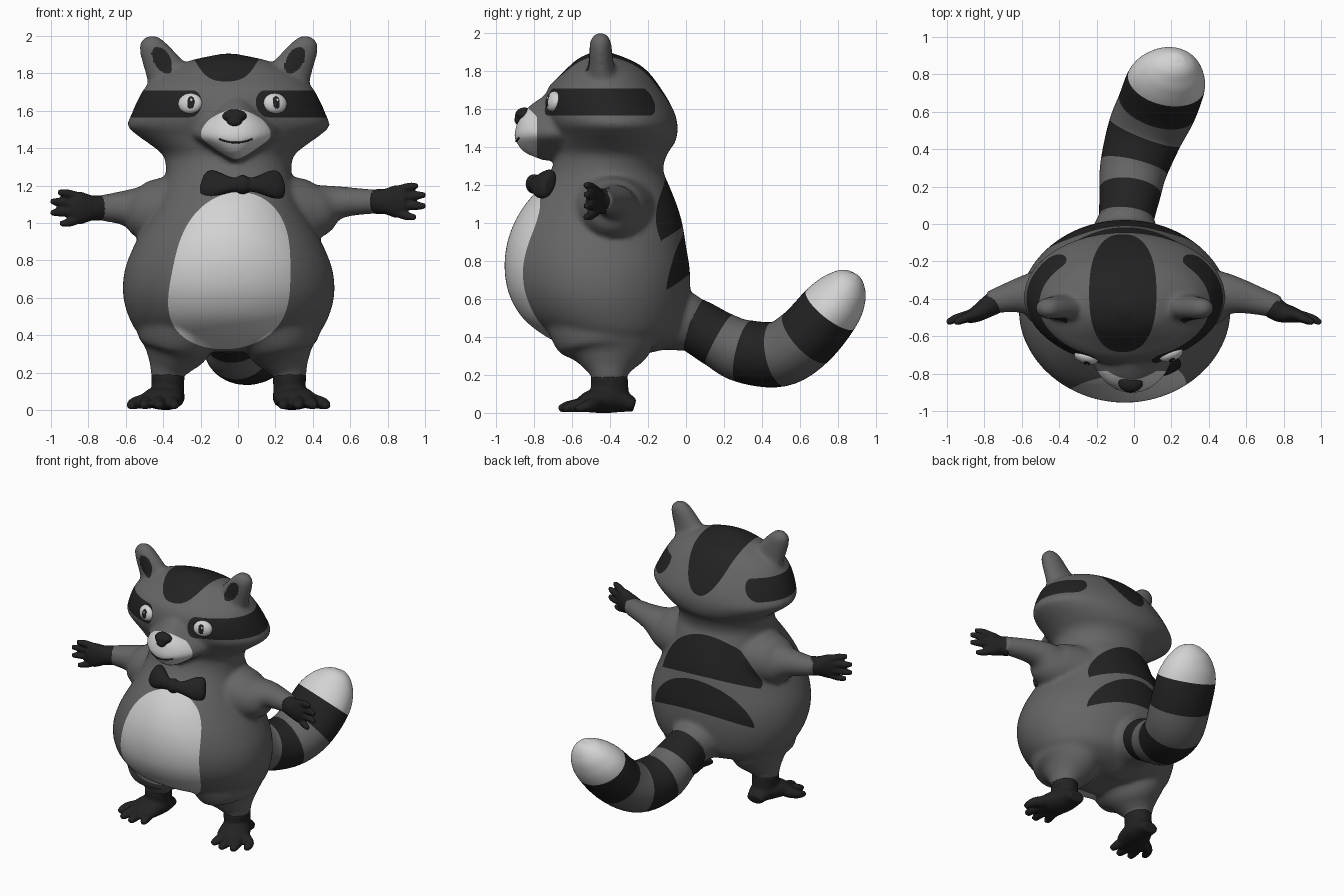
import bpy, bmesh, math
from mathutils import Vector, Matrix
from mathutils.bvhtree import BVHTree

if "Cube" in bpy.data.objects:
    bpy.data.objects.remove(bpy.data.objects["Cube"])

MID = -0.05                                   # mirror plane of body and head
X, Y, Z = Vector((1, 0, 0)), Vector((0, 1, 0)), Vector((0, 0, 1))
FUR, DARK, CREAM = range(3)


def material(name, value):
    mat = bpy.data.materials.new(name)
    mat.use_nodes = True
    colour = (value, value, value, 1)
    mat.diffuse_color = colour
    mat.node_tree.nodes["Principled BSDF"].inputs["Base Color"].default_value = colour
    return mat


MATS = [material("grey fur", 0.13), material("dark fur", 0.016), material("pale fur", 0.65)]


def sweep(bm, rows, ref, axis=None, mats=(FUR,), sides=32, steps=6):
    """Smooth tube through rows of (x, y, z, radius along ref, other radius)."""
    p = [Vector(r) for r in rows]
    p = [2 * p[0] - p[1]] + p + [2 * p[-1] - p[-2]]
    path = []
    for a, b, c, d in zip(p, p[1:], p[2:], p[3:]):
        for k in range(steps):
            t = k / steps
            path.append(b + (c - a) * (t / 2) + (2 * a - 5 * b + 4 * c - d) * (t * t / 2)
                        + (3 * b - a - 3 * c + d) * (t ** 3 / 2))
    path.append(p[-2])
    rings = []
    for i, q in enumerate(path):
        after, before = path[min(i + 1, len(path) - 1)], path[max(i - 1, 0)]
        t = axis or (Vector(after[:3]) - Vector(before[:3])).normalized()
        u = (ref - t * ref.dot(t)).normalized()
        v = t.cross(u)
        ring = []
        for j in range(sides):
            a = math.tau * j / sides
            ring.append(bm.verts.new(Vector(q[:3]) + u * max(q[3], .002) * math.cos(a)
                                     + v * max(q[4], .002) * math.sin(a)))
        rings.append(ring)
    faces = [bm.faces.new(rings[0][::-1]), bm.faces.new(rings[-1])]
    faces[0].material_index, faces[1].material_index = mats[0], mats[-1]
    for i, (lo, hi) in enumerate(zip(rings, rings[1:])):
        for j in range(sides):
            k = (j + 1) % sides
            f = bm.faces.new((lo[j], lo[k], hi[k], hi[j]))
            f.material_index = mats[min(i // steps, len(mats) - 1)]


def ball(bm, loc, size, rot=None):
    bmesh.ops.create_uvsphere(bm, u_segments=32, v_segments=20, radius=1,
                              matrix=Matrix.LocRotScale(Vector(loc), rot, Vector(size)))


def finish(name, bm, mats):
    bmesh.ops.recalc_face_normals(bm, faces=bm.faces)
    me = bpy.data.meshes.new(name)
    bm.to_mesh(me)
    bm.free()
    for m in mats:
        me.materials.append(m)
    me.shade_smooth()
    ob = bpy.data.objects.new(name, me)
    bpy.context.collection.objects.link(ob)
    return ob


def blend(name, bm, mats, voxel, rounds):
    """Fuse overlapping parts into one soft skin."""
    ob = finish(name, bm, mats)
    mod = ob.modifiers.new("fuse", 'REMESH')
    mod.mode, mod.voxel_size = 'VOXEL', voxel
    mod = ob.modifiers.new("soften", 'SMOOTH')
    mod.factor, mod.iterations = 0.5, rounds
    bpy.context.view_layer.update()
    me = bpy.data.meshes.new_from_object(ob.evaluated_get(bpy.context.evaluated_depsgraph_get()))
    ob.modifiers.clear()
    ob.data = me
    me.materials.clear()
    for m in mats:
        me.materials.append(m)
    me.shade_smooth()
    return ob


def paint(bm, rule, mat):
    """Cut the skin along rule = 0 and colour the inside."""
    val = {v: rule(v.co) for v in bm.verts}
    cuts = []
    for e in list(bm.edges):
        a, b = (val[v] for v in e.verts)
        if a * b < 0:
            fac = min(max(a / (a - b), .03), .97)
            cuts.append(bmesh.utils.edge_split(e, e.verts[0], fac)[1])
    bmesh.ops.connect_verts(bm, verts=cuts)
    for f in bm.faces:
        if rule(f.calc_center_median()) < 0:
            f.material_index = mat


# Torso and head: height, half width, front, back
PROFILE = [
    (.31, .16, -.52, -.22), (.35, .37, -.63, -.12), (.41, .48, -.75, -.04), (.50, .535, -.86, .00),
    (.62, .565, -.93, .02), (.75, .555, -.955, .02), (.88, .505, -.945, .00), (1.0, .44, -.905, -.02),
    (1.1, .385, -.845, -.05), (1.2, .35, -.76, -.09), (1.28, .335, -.71, -.12), (1.36, .35, -.69, -.10),
    (1.42, .42, -.70, -.06), (1.47, .49, -.71, -.045), (1.52, .54, -.73, -.045), (1.58, .52, -.75, -.06),
    (1.65, .49, -.745, -.095), (1.72, .45, -.72, -.14), (1.78, .39, -.66, -.185),
    (1.83, .30, -.61, -.24), (1.87, .20, -.56, -.32), (1.905, .04, -.48, -.42)]
bm = bmesh.new()
sweep(bm, [(MID, (f + b) / 2, z, w, (b - f) / 2) for z, w, f, b in PROFILE], X, axis=Z, sides=64)
# Wedge-shaped snout: height, half width, depth
SNOUT = [(1.33, .035, .14), (1.37, .10, .23), (1.41, .165, .265), (1.45, .222, .285), (1.48, .235, .282),
         (1.53, .21, .268), (1.58, .155, .24), (1.62, .115, .20), (1.67, .07, .13)]
sweep(bm, [(-.012, -.62, z, w, d) for z, w, d in SNOUT], X, axis=Z)
# Root of the tail
sweep(bm, [(MID, -.25, .52, .25, .22), (MID, -.1, .505, .2, .18), (-.04, .05, .46, .145, .143)], X)

for s in (-1, 1):
    # Tapered legs and leaning ears
    sweep(bm, [(MID + s * .25, -.42, .52, .25, .34), (MID + s * .275, -.415, .40, .22, .29),
               (MID + s * .29, -.405, .32, .18, .225), (MID + s * .312, -.405, .25, .125, .145),
               (MID + s * .325, -.405, .20, .093, .10), (MID + s * .325, -.405, .15, .08, .085)], X)
    sweep(bm, [(MID + s * .25, -.43, 1.66, .16, .11), (MID + s * .315, -.445, 1.80, .13, .074),
               (MID + s * .373, -.45, 1.90, .1, .062), (MID + s * .403, -.45, 1.96, .072, .054),
               (MID + s * .41, -.45, 2.0, .03, .026)], X, axis=Z)
# Arms
sweep(bm, [(-.33, -.39, 1.065, .195, .23), (-.5, -.385, 1.065, .155, .16),
           (-.6, -.38, 1.08, .097, .1), (-.78, -.42, 1.08, .06, .058)], Z)
sweep(bm, [(.23, -.39, 1.065, .195, .23), (.41, -.385, 1.072, .155, .16),
           (.54, -.38, 1.11, .088, .1), (.78, -.445, 1.115, .06, .058)], Z)
body = blend("body", bm, MATS, .014, 10)


# Markings on the skin
def belly(c):
    across = (c.x + .035 - .1 * (c.z - .75)) / (.325 - .1 * (c.z - .65))
    return max(across ** 2 + abs((c.z - .745) / .42) ** 3 - 1, c.y + .4)


def muzzle(c):
    return max(c.y + .785 + max(0, c.z - 1.56), 1.31 - c.z)


def mask(c):
    turn = math.atan2(abs(c.x - MID), -(c.y + .38))
    return math.hypot(max(0, abs(turn - 1.27) - .72) * .45, c.z - 1.637) - .072


def crown(c):
    return max(abs((c.x + .06) / .18) ** 2.4 + abs((c.y + .37) / .315) ** 2.4 - 1, 1.55 - c.z)


def back_stripe(centre, wide, base, tall, low):
    def rule(c):
        d = c.x - centre
        dome = abs(d / wide) ** 1.9 + abs((c.z - base) / tall) ** 1.6 - 1
        return max(dome, low - .55 * d * d - c.z, -.4 - c.y)
    return rule


def inner_ear(c):
    d, h = abs(c.x - MID) - .355, c.z - 1.87
    return max(((d - h * .35) / .05) ** 2 + (h / .072) ** 2 - 1, c.y + .45)


bm = bmesh.new()
bm.from_mesh(body.data)
for v in bm.verts:                                # hollow the ears
    v.co.y += .025 * max(0, -inner_ear(v.co)) if v.co.y < -.46 else 0
skin = BVHTree.FromBMesh(bm)
for rule, mat in ((belly, CREAM), (muzzle, CREAM), (mask, DARK), (crown, DARK), (inner_ear, DARK),
                  (back_stripe(-.09, .375, .93, .32, .985), DARK),
                  (back_stripe(-.07, .40, .65, .30, .735), DARK)):
    paint(bm, rule, mat)
bm.to_mesh(body.data)
bm.free()
body.data.shade_smooth()

# Tail with rings
bm = bmesh.new()
sweep(bm, [(MID, -.1, .5, .14, .14), (-.04, .035, .465, .148, .142), (-.02, .175, .385, .165, .15),
           (.0, .305, .325, .182, .166), (.06, .49, .31, .203, .173), (.125, .63, .395, .215, .172),
           (.173, .76, .545, .212, .163), (.203, .825, .635, .172, .135), (.222, .862, .695, .115, .092),
           (.23, .88, .725, .06, .05), (.232, .885, .735, .01, .01)],
      X, mats=(FUR, DARK, FUR, DARK, FUR, DARK, CREAM), sides=48)
finish("tail", bm, MATS)

# Hands
for s, side, y, z in ((-1, "right", -.415, 1.08), (1, "left", -.44, 1.115)):
    bm = bmesh.new()
    sweep(bm, [(s * .737, y, z, .068, .064), (s * .785, y - .03, z, .068, .056),
               (s * .85, -.485, z, .088, .042), (s * .90, -.50, z, .06, .03)], Z)
    for tip, rise in ((.96, .085), (1.0, .035), (1.0, -.025), (.95, -.085)):
        sweep(bm, [(s * .84, -.475, z + rise * .6, .028, .028),
                   (s * (tip - .05), -.505, z + rise * .9, .024, .024),
                   (s * tip, -.53, z + rise, .015, .015)], Z, sides=12)
    blend(side + "_hand", bm, [MATS[DARK]], .008, 4)

# Feet
for s, side in ((-1, "right"), (1, "left")):
    bm = bmesh.new()
    ankle = MID + s * .325
    sweep(bm, [(ankle, -.405, .195, .09, .098), (ankle, -.40, .1, .085, .1),
               (ankle, -.39, .03, .08, .11)], X)
    sweep(bm, [(ankle, -.27, .04, .06, .035), (ankle, -.38, .07, .092, .07),
               (ankle + s * .035, -.5, .06, .11, .06), (ankle + s * .05, -.57, .035, .09, .03)], X)
    for out, y in ((-.04, -.64), (.045, -.67), (.13, -.65), (.2, -.58)):
        sweep(bm, [(ankle + s * (.02 + out * .5), -.48, .05, .04, .04),
                   (ankle + s * (.01 + out * .85), y + .06, .035, .035, .032),
                   (ankle + s * out, y, .02, .022, .018)], X, sides=12)
    blend(side + "_foot", bm, [MATS[DARK]], .01, 4)

# Eyes seated on the face
for x, side, look in ((-.257, "right", .012), (.2, "left", -.005)):
    spot, normal = skin.ray_cast(Vector((x, -2, 1.64)), Y)[:2]
    turn = (-normal).to_track_quat('Y', 'Z')
    for part, off, size, mat in (("eye", (0, .004, 0), (.066, .036, .055), CREAM),
                                 ("pupil", (look, -.026, 0), (.021, .009, .034), DARK),
                                 ("glint", (look + .005, -.033, .012), (.007, .004, .009), CREAM)):
        bm = bmesh.new()
        ball(bm, spot + turn @ Vector(off), size, turn)
        finish(side + "_" + part, bm, [MATS[mat]])

# Nose and mouth
bm = bmesh.new()
ball(bm, (-.018, -.85, 1.570), (.066, .05, .038))
ball(bm, (-.018, -.868, 1.543), (.042, .036, .032))
blend("nose", bm, [MATS[DARK]], .006, 5)
bm = bmesh.new()
smile = []
for i in range(-4, 5):
    x, z = -.012 + i * .022, 1.43 + .0012 * i * i
    spot = skin.ray_cast(Vector((x, -2, z)), Y)[0]
    smile.append((*spot, .005, .005))
sweep(bm, smile, Z, sides=8, steps=2)
finish("mouth", bm, [MATS[DARK]])

# Bow tie, leaning back with the chest
bm = bmesh.new()
for s in (-1, 1):
    sweep(bm, [(.025, -.80, 1.205, .035, .03), (.025 + s * .07, -.79, 1.205, .045, .035),
               (.025 + s * .15, -.755, 1.205, .078, .042), (.025 + s * .195, -.725, 1.205, .078, .042),
               (.025 + s * .21, -.715, 1.205, .05, .025)], Vector((0, .55, 1)))
ball(bm, (.025, -.80, 1.205), (.048, .045, .052))
blend("bow_tie", bm, [MATS[DARK]], .008, 3)
